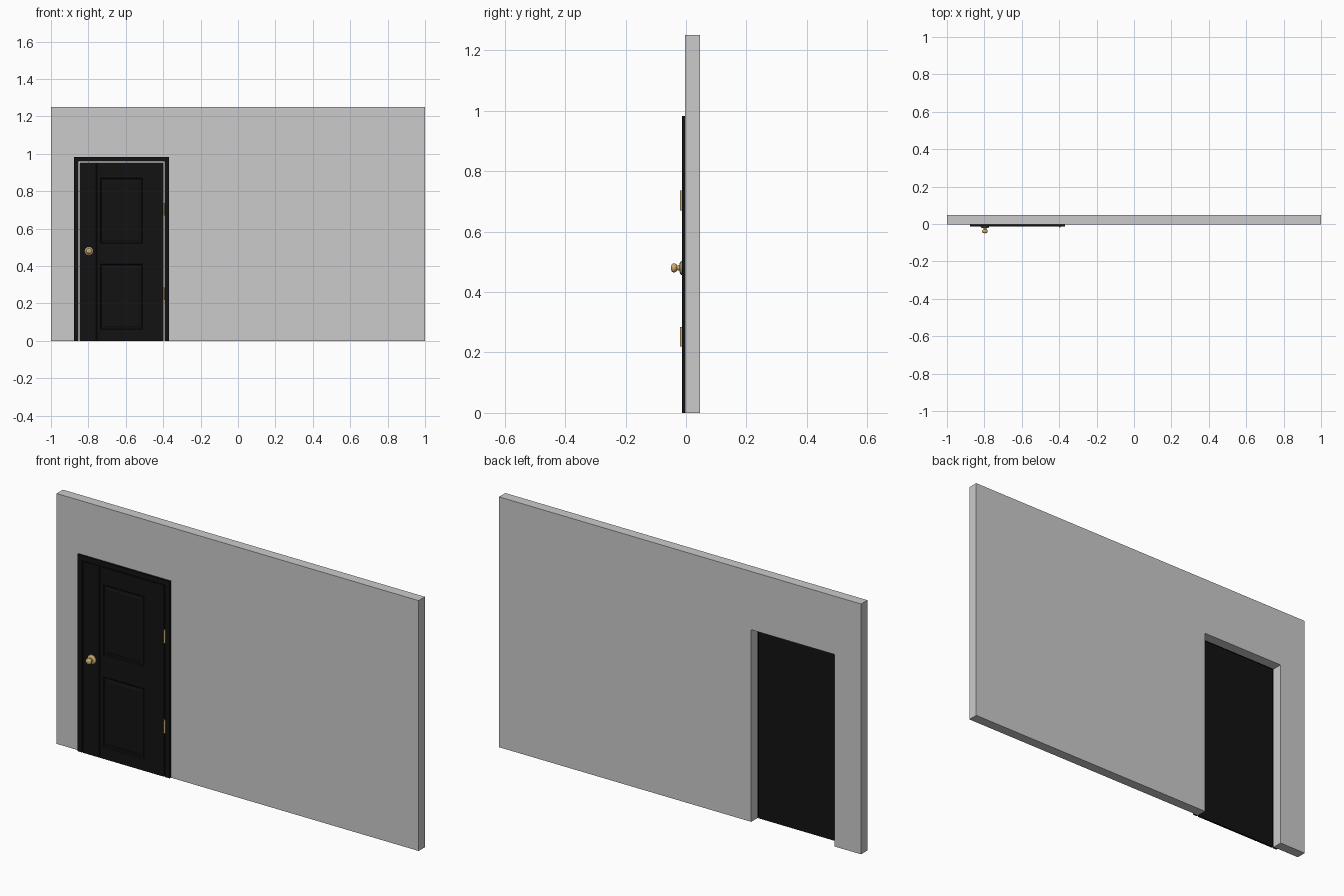
import bpy, bmesh, math
from mathutils import Matrix, Vector

if "Cube" in bpy.data.objects:
    bpy.data.objects.remove(bpy.data.objects["Cube"])


def material(name, color):
    m = bpy.data.materials.new(name)
    m.diffuse_color = color
    m.use_nodes = True
    m.node_tree.nodes["Principled BSDF"].inputs["Base Color"].default_value = m.diffuse_color
    return m


BLACK = material("black_paint", (0.006, 0.006, 0.006, 1))
BRASS = material("brass", (0.62, 0.43, 0.17, 1))


def finish(name, bm, mat=None):
    bmesh.ops.recalc_face_normals(bm, faces=bm.faces[:])
    me = bpy.data.meshes.new(name)
    bm.to_mesh(me)
    bm.free()
    ob = bpy.data.objects.new(name, me)
    bpy.context.collection.objects.link(ob)
    if mat:
        me.materials.append(mat)
    return ob


def extruded(name, outline, y0, y1, mat=None):
    """Extrude an (x, z) outline from y0 to y1."""
    bm = bmesh.new()
    front = [bm.verts.new((x, y0, z)) for x, z in outline]
    back = [bm.verts.new((x, y1, z)) for x, z in outline]
    bm.faces.new(front)
    bm.faces.new(back[::-1])
    n = len(outline)
    for i in range(n):
        j = (i + 1) % n
        bm.faces.new((front[j], front[i], back[i], back[j]))
    return finish(name, bm, mat)


def arch(x0, x1, top, ix0, ix1, itop):
    """Rectangle with a doorway notch open at the floor."""
    return [(x0, 0), (ix0, 0), (ix0, itop), (ix1, itop),
            (ix1, 0), (x1, 0), (x1, top), (x0, top)]


OPENING = (-0.853, -0.393, 0.959)
FACE, FRONT, BACK = -0.003, -0.013, 0.047

# Wall with doorway, and the trim around it
extruded("wall", arch(-1, 1, 1.25, *OPENING), FACE, BACK)
extruded("door_frame", arch(-0.877, -0.369, 0.983, *OPENING), FRONT, FACE, BLACK)

# Door leaf: a slab cut along the panel borders, panels inset
bm = bmesh.new()
x0, x1, top = -0.847, -0.399, 0.955
size = Matrix.Diagonal((x1 - x0, FACE - FRONT, top, 1))
bmesh.ops.create_cube(bm, size=1, matrix=Matrix.Translation(
    ((x0 + x1) / 2, (FACE + FRONT) / 2, top / 2)) @ size)
SEAM = -0.757
cuts = [("x", v) for v in (SEAM - 0.003, SEAM, SEAM + 0.003, -0.735, -0.511)]
cuts += [("z", v) for v in (0.06, 0.41, 0.52, 0.87)]
for axis, v in cuts:
    d = Vector((1, 0, 0)) if axis == "x" else Vector((0, 0, 1))
    bmesh.ops.bisect_plane(bm, geom=bm.verts[:] + bm.edges[:] + bm.faces[:],
                           plane_co=d * v, plane_no=d)
bm.normal_update()
panels = []
for f in bm.faces:
    c = f.calc_center_median()
    if f.normal.y < -0.9 and -0.735 < c.x < -0.511 and (
            0.06 < c.z < 0.41 or 0.52 < c.z < 0.87):
        panels.append(f)
for vert in bm.verts:
    if abs(vert.co.x - SEAM) < 1e-4 and vert.co.y < FRONT + 1e-4:
        vert.co.y += 0.003
for thickness, depth in ((0.006, -0.004), (0.012, 0), (0.01, 0.003)):
    bmesh.ops.inset_individual(bm, faces=panels, thickness=thickness, depth=depth)
finish("door", bm, BLACK)

# Hinges
for name, z in (("lower_hinge", 0.252), ("upper_hinge", 0.703)):
    bm = bmesh.new()
    bmesh.ops.create_cone(bm, cap_ends=True, segments=16, radius1=0.005,
                          radius2=0.005, depth=0.066,
                          matrix=Matrix.Translation((-0.396, -0.015, z)))
    ob = finish(name, bm, BRASS)
    for p in ob.data.polygons:
        p.use_smooth = len(p.vertices) == 4

# Door knob: rosette, neck and head turned around y
profile = [(0, -0.012), (0.023, -0.012), (0.023, -0.016), (0.019, -0.020),
           (0.009, -0.022), (0.008, -0.029), (0.012, -0.032), (0.015, -0.037),
           (0.015, -0.043), (0.012, -0.047), (0.006, -0.049), (0, -0.05)]
bm = bmesh.new()
vs = [bm.verts.new((-0.797 + r, y, 0.48)) for r, y in profile]
es = [bm.edges.new(pair) for pair in zip(vs, vs[1:])]
bmesh.ops.spin(bm, geom=vs + es, cent=(-0.797, 0, 0.48), axis=(0, 1, 0),
               angle=math.tau, steps=32)
bmesh.ops.remove_doubles(bm, verts=bm.verts[:], dist=1e-5)
knob = finish("door_knob", bm, BRASS)
bpy.context.view_layer.objects.active = knob
knob.select_set(True)
bpy.ops.object.shade_smooth_by_angle(angle=math.radians(40))
